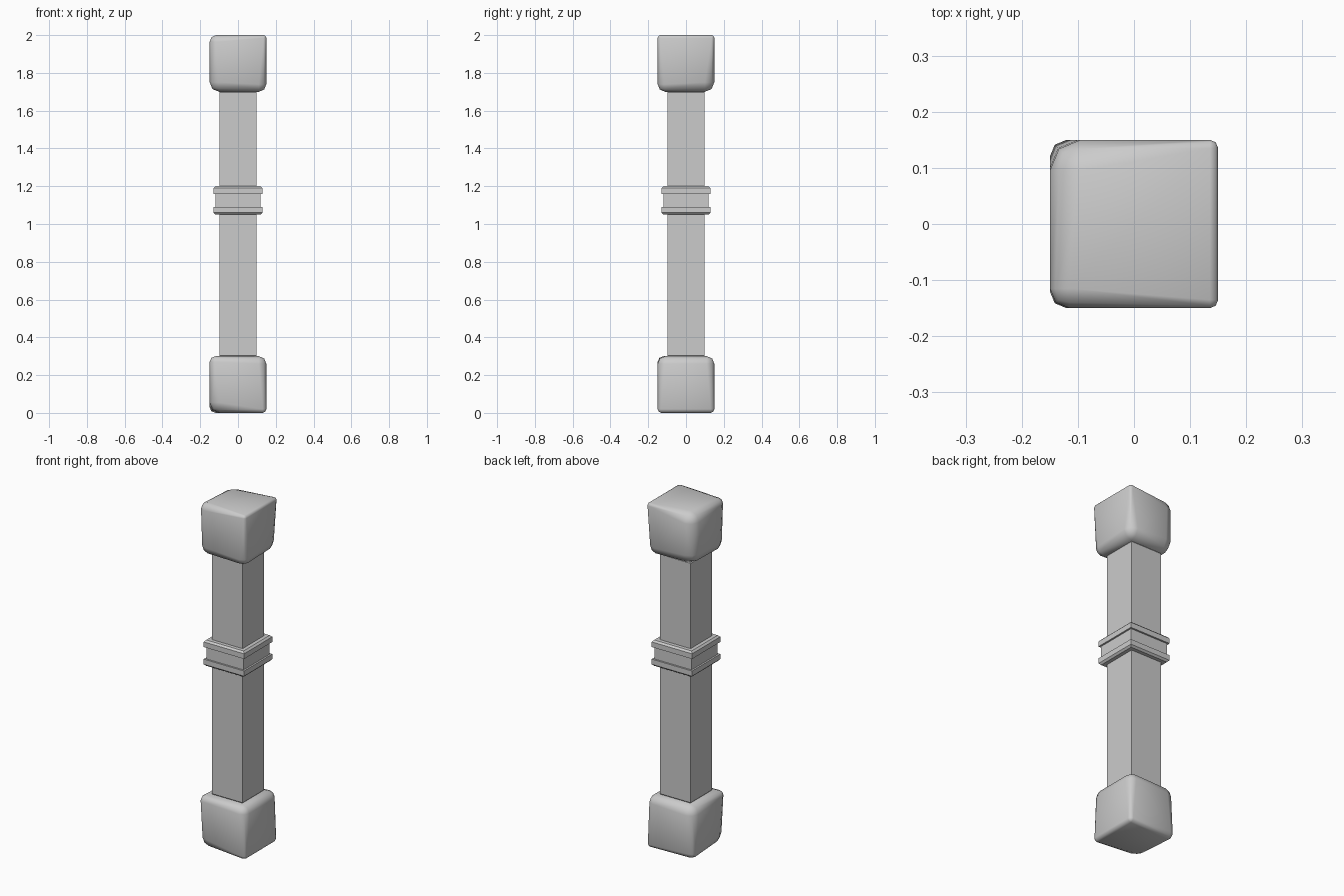
import bpy, bmesh
from itertools import product
from mathutils import Vector

if "Cube" in bpy.data.objects:
    bpy.data.objects.remove(bpy.data.objects["Cube"])


def finish(bm, name, angle):
    bmesh.ops.recalc_face_normals(bm, faces=bm.faces[:])
    mesh = bpy.data.meshes.new(name)
    bm.to_mesh(mesh)
    bm.free()
    ob = bpy.data.objects.new(name, mesh)
    bpy.context.collection.objects.link(ob)
    bpy.ops.object.select_all(action='DESELECT')
    ob.select_set(True)
    bpy.context.view_layer.objects.active = ob
    bpy.ops.object.shade_smooth_by_angle(angle=angle)
    return ob


def square_loft(name, profile):
    """Stack square rings given as (half width, z) and cap both ends."""
    bm = bmesh.new()
    rings = [[bm.verts.new((sx * h, sy * h, z))
              for sx, sy in ((-1, -1), (1, -1), (1, 1), (-1, 1))] for h, z in profile]
    for a, b in zip(rings, rings[1:]):
        for i in range(4):
            j = (i + 1) % 4
            bm.faces.new((a[i], a[j], b[j], b[i]))
    bm.faces.new(rings[0][::-1])
    bm.faces.new(rings[-1])
    return finish(bm, name, 0.3)


def worn_block(name, z0, radii, half=0.15):
    """Cube whose eight corners each have their own rounding radius."""
    bm = bmesh.new()
    dirs = {tuple(round(c, 4) for c in Vector(d).normalized())
            for d in product((0, 1), repeat=3) if any(d)}
    for corner, r in zip(product((-1, 1), repeat=3), radii):
        for d in dirs:
            bm.verts.new([s * (half - r + r * c) for s, c in zip(corner, d)])
    res = bmesh.ops.convex_hull(bm, input=bm.verts[:])
    junk = [g for g in res["geom_interior"] + res["geom_unused"]
            if isinstance(g, bmesh.types.BMVert)]
    bmesh.ops.delete(bm, geom=junk, context='VERTS')
    bmesh.ops.dissolve_limit(bm, angle_limit=0.01, verts=bm.verts[:], edges=bm.edges[:])
    bmesh.ops.translate(bm, verts=bm.verts[:], vec=(0, 0, z0 + half))
    return finish(bm, name, 0.9)


# Shaft with slightly eased ends
square_loft("shaft", [(0.095, 0.3), (0.099, 0.305), (0.099, 1.695), (0.095, 1.7)])

# Double-lipped collar
square_loft("collar", [(0.12, 1.05), (0.13, 1.06), (0.13, 1.09), (0.12, 1.09),
                       (0.12, 1.16), (0.13, 1.16), (0.13, 1.19), (0.12, 1.2)])

# Worn end blocks; radii ordered by x, then y, then z (low to high)
worn_block("top_block", 1.7, (0.05, 0.035, 0.06, 0.055, 0.04, 0.015, 0.05, 0.015))
worn_block("base_block", 0.0, (0.055, 0.03, 0.03, 0.05, 0.02, 0.04, 0.02, 0.04))
